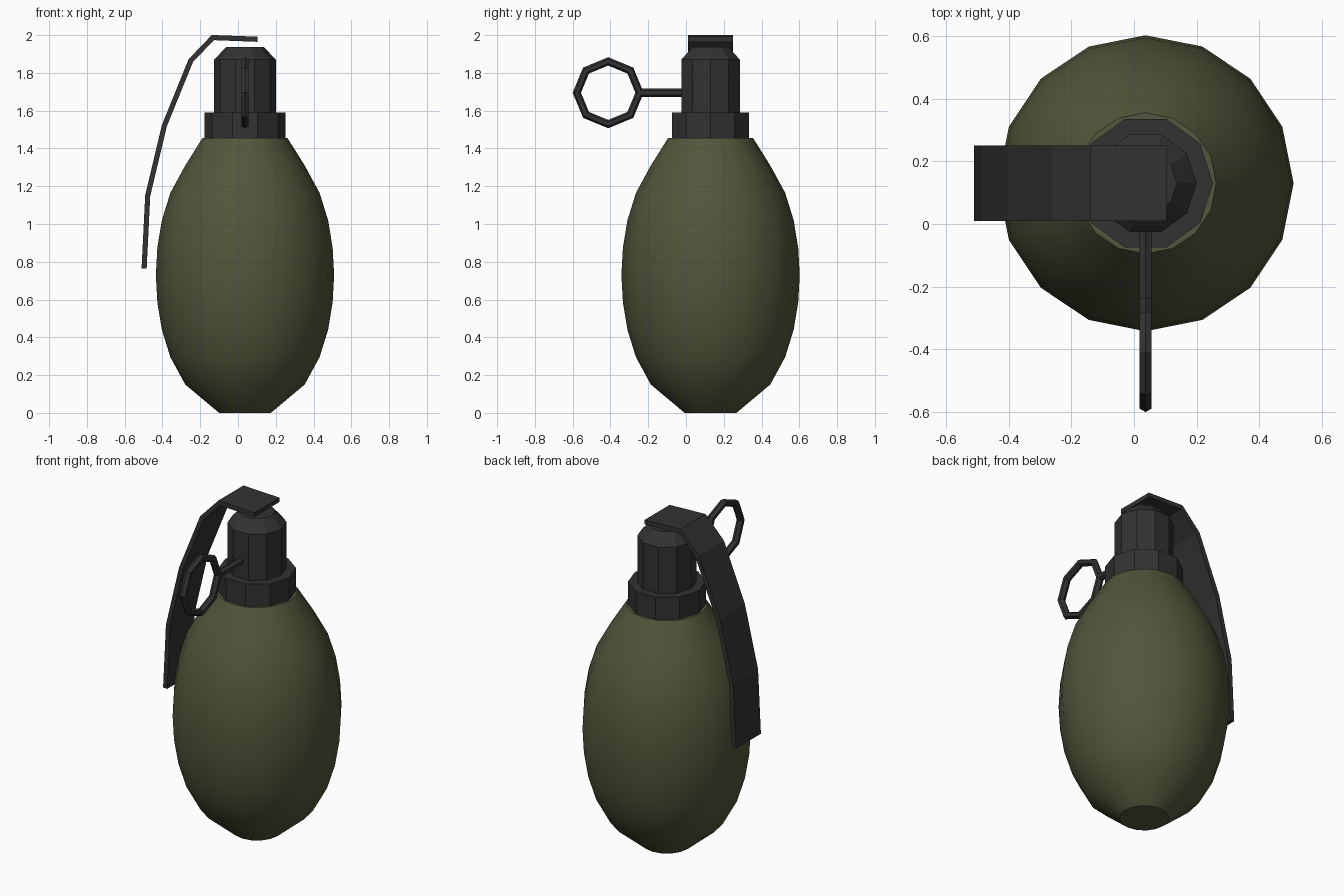
import bpy, bmesh, math
from mathutils import Vector

if "Cube" in bpy.data.objects:
    bpy.data.objects.remove(bpy.data.objects["Cube"])

CX, CY = 0.037, 0.13   # axis of the turned parts


def material(name, rgb):
    m = bpy.data.materials.new(name)
    m.diffuse_color = (*rgb, 1)
    m.use_nodes = True
    m.node_tree.nodes["Principled BSDF"].inputs["Base Color"].default_value = m.diffuse_color
    return m


olive = material("olive green", (0.085, 0.093, 0.043))
metal = material("dark grey metal", (0.032, 0.032, 0.032))


def finish(name, bm, mat, smooth=False):
    bmesh.ops.recalc_face_normals(bm, faces=bm.faces)
    me = bpy.data.meshes.new(name)
    bm.to_mesh(me)
    bm.free()
    for p in me.polygons:
        p.use_smooth = smooth
    me.materials.append(mat)
    ob = bpy.data.objects.new(name, me)
    bpy.context.collection.objects.link(ob)
    return ob


def bridge(bm, a, b):
    for i in range(len(a)):
        j = (i + 1) % len(a)
        bm.faces.new((a[i], a[j], b[j], b[i]))


def turned(name, profile, sides, mat, smooth=False):
    """Closed solid turned around the vertical axis from (radius, z) pairs."""
    bm = bmesh.new()
    rings = []
    for r, z in profile:
        rings.append([bm.verts.new((CX + r * math.cos(t), CY + r * math.sin(t), z))
                      for t in (2 * math.pi * i / sides for i in range(sides))])
    for a, b in zip(rings, rings[1:]):
        bridge(bm, a, b)
    bm.faces.new(rings[0])
    bm.faces.new(rings[-1])
    return finish(name, bm, mat, smooth)


# Egg-shaped body
body = turned("body", [(0.137, 0), (0.316, 0.15), (0.395, 0.295), (0.44, 0.44),
                       (0.464, 0.585), (0.472, 0.73), (0.464, 0.875), (0.44, 1.02),
                       (0.395, 1.165), (0.316, 1.31), (0.225, 1.455)], 16, olive)
bpy.context.view_layer.objects.active = body
body.select_set(True)
bpy.ops.object.shade_smooth_by_angle(angle=math.radians(35))

# Collar and chamfered neck
turned("collar", [(0.215, 1.45), (0.215, 1.59)], 10, metal)
turned("neck", [(0.163, 1.57), (0.163, 1.87), (0.10, 1.937)], 10, metal)

# Bent strip lever: side path thickened, then given width along y
path = [Vector(p) for p in [(0.103, 1.978), (-0.133, 1.987), (-0.25, 1.865),
                            (-0.39, 1.52), (-0.478, 1.15), (-0.497, 0.765)]]
bm = bmesh.new()
sections = []
for i, p in enumerate(path):
    d0 = (p - path[i - 1]).normalized() if i else None
    d1 = (path[i + 1] - p).normalized() if i < len(path) - 1 else None
    d = ((d0 or d1) + (d1 or d0)).normalized()
    n = Vector((d.y, -d.x)) * 0.0135 / d.dot(d0 or d1)
    sections.append([bm.verts.new((q.x, y, q.y)) for q, y in
                     ((p + n, 0.01), (p + n, 0.25), (p - n, 0.25), (p - n, 0.01))])
for a, b in zip(sections, sections[1:]):
    bridge(bm, a, b)
bm.faces.new(sections[0])
bm.faces.new(sections[-1])
finish("lever", bm, metal)

# Octagonal pull ring in the y-z plane
bm = bmesh.new()
loops = []
for i in range(8):
    t = math.pi * i / 4
    loop = []
    for k in range(6):
        s = math.pi * k / 3
        r = 0.166 + 0.022 * math.cos(s)
        loop.append(bm.verts.new((CX + 0.022 * math.sin(s),
                                  -0.412 + r * math.cos(t), 1.695 + r * math.sin(t))))
    loops.append(loop)
for i in range(8):
    bridge(bm, loops[i], loops[(i + 1) % 8])
finish("pull_ring", bm, metal)

# Straight pin between ring and neck
bm = bmesh.new()
ends = [[bm.verts.new((CX + 0.022 * math.sin(math.pi * k / 3), y,
                       1.695 + 0.022 * math.cos(math.pi * k / 3))) for k in range(6)]
        for y in (-0.24, 0.0)]
bridge(bm, *ends)
for e in ends:
    bm.faces.new(e)
finish("pin", bm, metal)
